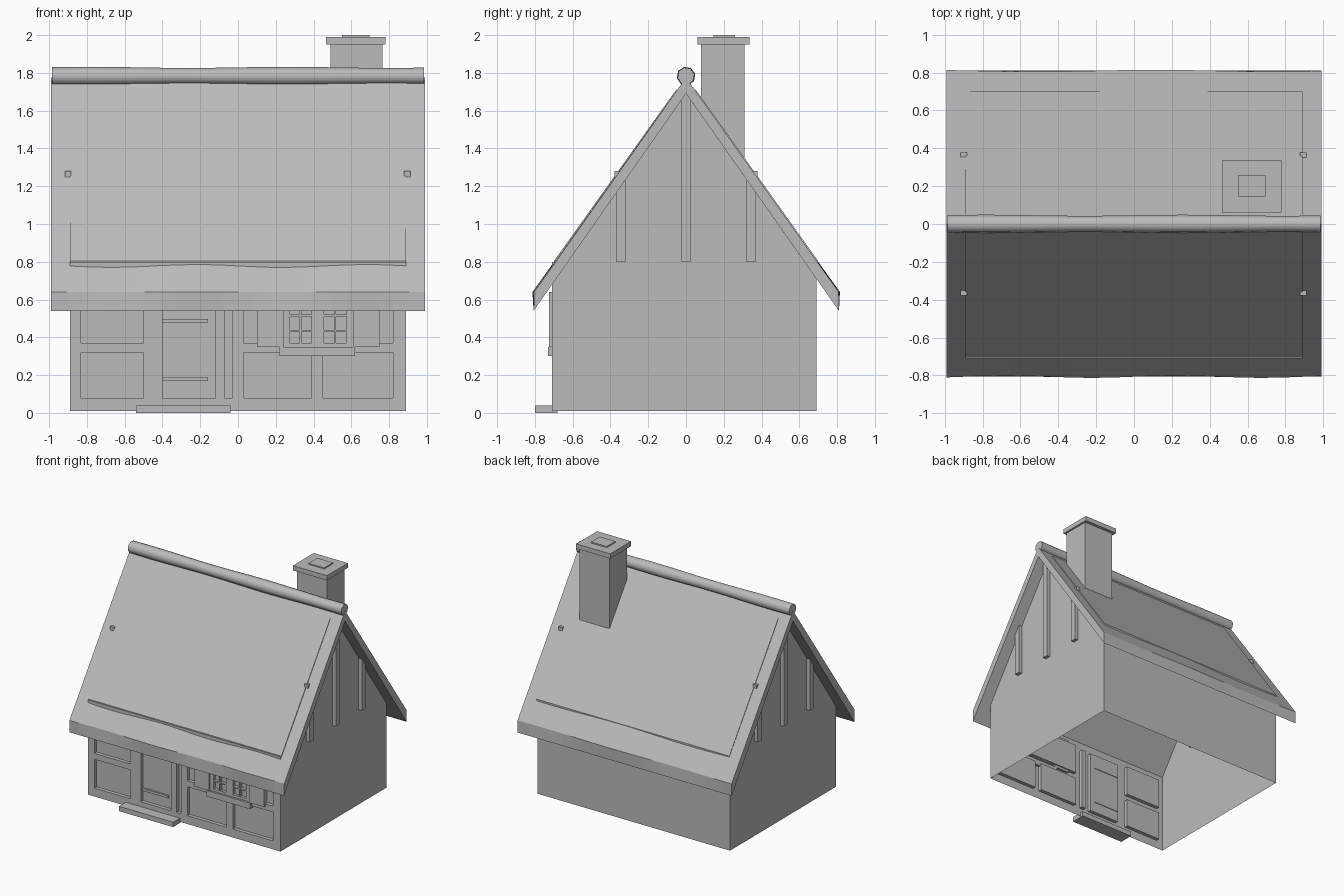
import bpy, bmesh, math

cube = bpy.data.objects.get("Cube")
if cube:
    bpy.data.objects.remove(cube)

stone = bpy.data.materials.new("plain_grey")
stone.use_nodes = True
GREY = (0.5, 0.5, 0.5, 1)
stone.diffuse_color = GREY
stone.node_tree.nodes["Principled BSDF"].inputs["Base Color"].default_value = GREY

HALF = 0.89        # half length of the walls
FRONT, BACK = -0.71, 0.69
BASE = 0.01
APEX, SLOPE = 1.69, 1.42


def under_roof(y):
    return APEX - abs(y) * SLOPE


def finish(name, bm, recalc=True):
    if recalc:
        bmesh.ops.recalc_face_normals(bm, faces=bm.faces)
    mesh = bpy.data.meshes.new(name)
    bm.to_mesh(mesh)
    bm.free()
    mesh.materials.append(stone)
    ob = bpy.data.objects.new(name, mesh)
    bpy.context.collection.objects.link(ob)
    return ob


def box(name, xs, ys, zs):
    bm = bmesh.new()
    bmesh.ops.create_cube(bm, size=1)
    for v in bm.verts:
        v.co = [(a + b) / 2 + c * (b - a) for (a, b), c in zip((xs, ys, zs), v.co)]
    return finish(name, bm)


def loft(name, rings):
    """Closed solid through a row of matching rings."""
    bm = bmesh.new()
    rows = [[bm.verts.new(p) for p in ring] for ring in rings]
    n = len(rows[0])
    for a, b in zip(rows, rows[1:]):
        for i in range(n):
            j = (i + 1) % n
            bm.faces.new((a[i], a[j], b[j], b[i]))
    bm.faces.new(rows[0])
    bm.faces.new(rows[-1])
    return finish(name, bm)


def recessed_wall(name, y, outer, panels, depth):
    """Flat wall facing the front with panels (x0, x1, z0, z1) pushed in."""
    xs = sorted({v for p in panels + [outer] for v in p[:2]})
    zs = sorted({v for p in panels + [outer] for v in p[2:]})
    bm = bmesh.new()
    grid = [[bm.verts.new((x, y, z)) for x in xs] for z in zs]
    sunk = []
    for k in range(len(zs) - 1):
        for i in range(len(xs) - 1):
            f = bm.faces.new((grid[k][i], grid[k][i + 1], grid[k + 1][i + 1], grid[k + 1][i]))
            c = f.calc_center_median()
            if any(p[0] < c.x < p[1] and p[2] < c.z < p[3] for p in panels):
                sunk.append(f)
    bm.normal_update()
    bmesh.ops.inset_region(bm, faces=sunk, thickness=0, depth=-depth, use_even_offset=True)
    bmesh.ops.dissolve_limit(bm, angle_limit=0.01, verts=bm.verts, edges=bm.edges)
    return finish(name, bm, recalc=False)


# Timber framed front wall
wall_panels = [(-0.83, -0.50, 0.08, 0.32), (-0.83, -0.50, 0.37, 0.62),
               (-0.40, -0.12, 0.08, 0.60), (-0.07, -0.03, 0.08, 0.60),
               (0.03, 0.39, 0.08, 0.32), (0.45, 0.82, 0.08, 0.32),
               (0.03, 0.82, 0.37, 0.62)]
recessed_wall("front_wall", FRONT, (-HALF, HALF, BASE, under_roof(FRONT)), wall_panels, 0.03)

# Back wall and gable walls, open underneath
bm = bmesh.new()
outline = [(FRONT, BASE), (BACK, BASE), (BACK, under_roof(BACK)), (0, APEX),
           (FRONT, under_roof(FRONT))]
left = [bm.verts.new((HALF, y, z)) for y, z in outline]
right = [bm.verts.new((-HALF, y, z)) for y, z in outline]
bm.faces.new(left)
bm.faces.new(right[::-1])
bm.faces.new((left[1], right[1], right[2], left[2]))
finish("side_and_back_walls", bm, recalc=False)

# Gable posts on both ends
for side, sign in (("left", 1), ("right", -1)):
    for label, y in (("front", -0.345), ("middle", 0), ("back", 0.345)):
        xs = sorted((sign * (HALF - 0.01), sign * (HALF + 0.03)))
        top = under_roof(abs(y) + 0.0) + 0.03
        box(f"{side}_{label}_gable_post", xs, (y - 0.024, y + 0.024), (0.80, top))

# Window with shutters, panes and sill
panes = [(x0, x1, z0, z1) for x0, x1 in ((0.275, 0.325), (0.335, 0.39), (0.455, 0.51), (0.52, 0.575))
         for z0, z1 in ((0.37, 0.43), (0.44, 0.51), (0.52, 0.59))]
recessed_wall("window_frame", -0.715, (0.24, 0.61, 0.35, 0.64), panes, 0.025)
box("right_shutter", (0.10, 0.24), (-0.725, -0.69), (0.35, 0.64))
box("left_shutter", (0.61, 0.75), (-0.725, -0.69), (0.35, 0.64))
box("window_sill", (0.22, 0.62), (-0.73, -0.69), (0.30, 0.35))

# Door hinges and step
for label, z in (("lower", 0.178), ("upper", 0.488)):
    box(f"{label}_door_hinge", (-0.40, -0.16), (-0.695, -0.675), (z - 0.01, z + 0.01))
box("door_step", (-0.54, -0.04), (-0.80, -0.68), (0, 0.04))

# Roof with gently uneven eaves
STEPS = 24
rings = []
for i in range(STEPS + 1):
    x = -0.99 + 1.98 * i / STEPS
    f = 0.006 * math.sin(7 * x)
    b = 0.005 * math.sin(5 * x + 1)
    rings.append([(x, y, z) for y, z in (
        (-0.807, 0.54), (-0.807 + f, 0.64), (0, 1.775),
        (0.81 + b, 0.64), (0.81, 0.54), (0, APEX))])
loft("roof", rings)

# Thin upper layer of roofing and its pegs on each slope
for label, s in (("front", -1), ("back", 1)):
    profile = [(0.70, 0.785), (0.70, 0.803), (0.05, 1.713), (0.05, 1.695)]
    loft(f"{label}_roof_layer", [[(x, s * y, z) for y, z in profile] for x in (-HALF, HALF)])
    for side, x in (("right", -0.90), ("left", 0.895)):
        box(f"{label}_{side}_roof_peg", (x - 0.017, x + 0.017),
            sorted((s * 0.35, s * 0.378)), (1.25, 1.28))
box("front_roof_batten", (-HALF, HALF), (-0.709, -0.69), (0.77, 0.80))

# Rounded ridge roll
rings = []
for i in range(STEPS + 1):
    x = -0.985 + 1.97 * i / STEPS
    r = 0.047 + 0.003 * math.sin(6 * x)
    rings.append([(x, r * math.cos(k * math.tau / 8 + 0.2),
                   1.783 + r * math.sin(k * math.tau / 8 + 0.2)) for k in range(8)])
ridge = loft("ridge_roll", rings)
bpy.ops.object.select_all(action="DESELECT")
ridge.select_set(True)
bpy.context.view_layer.objects.active = ridge
bpy.ops.object.shade_smooth_by_angle(angle=math.radians(60))

# Chimney
box("chimney_stack", (0.49, 0.765), (0.08, 0.31), (1.30, 1.95))
box("chimney_cap", (0.465, 0.78), (0.06, 0.335), (1.95, 1.99))
box("chimney_top", (0.55, 0.695), (0.145, 0.26), (1.99, 2.0))
